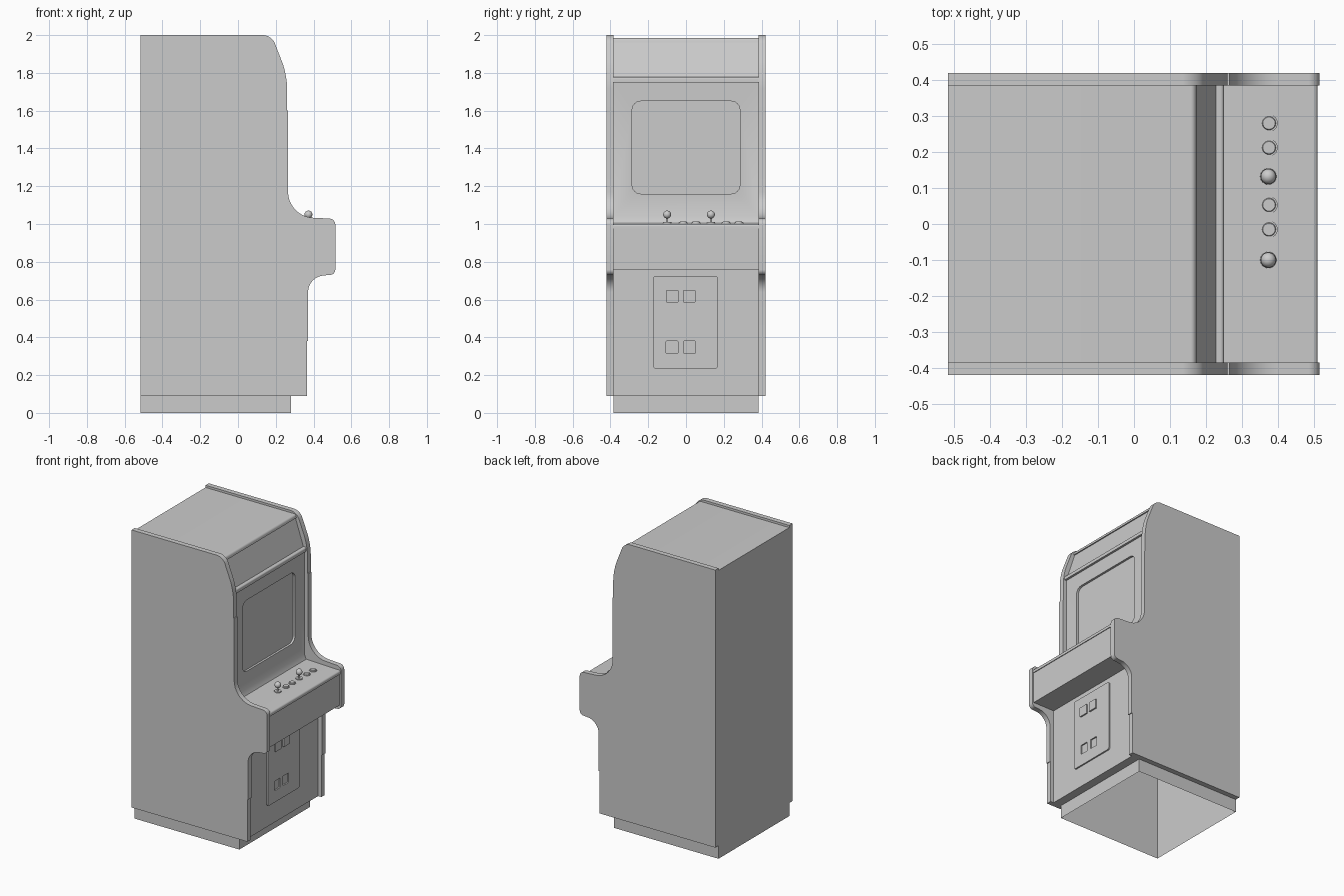
import bpy, bmesh
from mathutils import Vector

cube = bpy.data.objects.get("Cube")
if cube:
    bpy.data.objects.remove(cube, do_unlink=True)

grey = bpy.data.materials.new("light_grey")
grey.use_nodes = True
colour = (0.6, 0.6, 0.6, 1)
grey.diffuse_color = colour
grey.node_tree.nodes["Principled BSDF"].inputs["Base Color"].default_value = colour


def outline(corners, steps=10):
    """Closed outline; a third value on a corner rounds it by that cut length."""
    pts = []
    for i, c in enumerate(corners):
        p = Vector(c[:2])
        if len(c) == 2:
            pts.append(p)
            continue
        a = p + (Vector(corners[i - 1][:2]) - p).normalized() * c[2]
        b = p + (Vector(corners[(i + 1) % len(corners)][:2]) - p).normalized() * c[2]
        ha, hb = a.lerp(p, 0.55), b.lerp(p, 0.55)
        for s in range(steps + 1):
            t = s / steps
            u = 1 - t
            pts.append(a * u**3 + ha * 3 * u * u * t + hb * 3 * u * t * t + b * t**3)
    return pts


def finish(bm, name):
    bmesh.ops.recalc_face_normals(bm, faces=bm.faces)
    mesh = bpy.data.meshes.new(name)
    bm.to_mesh(mesh)
    bm.free()
    mesh.materials.append(grey)
    ob = bpy.data.objects.new(name, mesh)
    bpy.context.collection.objects.link(ob)
    return ob


def extrude(name, pts, lo, hi, axis):
    """Extrude an outline along y (points are x, z) or along x (points are y, z)."""
    bm = bmesh.new()
    place = (lambda p: (p.x, lo, p.y)) if axis == "y" else (lambda p: (lo, p.x, p.y))
    move = (0, hi - lo, 0) if axis == "y" else (hi - lo, 0, 0)
    face = bm.faces.new([bm.verts.new(place(p)) for p in pts])
    out = bmesh.ops.extrude_face_region(bm, geom=[face])
    bmesh.ops.translate(bm, vec=move, verts=[v for v in out["geom"] if isinstance(v, bmesh.types.BMVert)])
    return finish(bm, name)


def plate(name, y0, y1, z0, z1, x0, x1, r):
    return extrude(name, outline([(y0, z0, r), (y1, z0, r), (y1, z1, r), (y0, z1, r)], 6), x0, x1, "x")


def activate(ob):
    bpy.ops.object.select_all(action="DESELECT")
    ob.select_set(True)
    bpy.context.view_layer.objects.active = ob


def smooth(ob):
    activate(ob)
    bpy.ops.object.shade_smooth_by_angle(angle=0.52)


def cut(ob, cutter):
    mod = ob.modifiers.new("recess", "BOOLEAN")
    mod.operation, mod.solver, mod.object = "DIFFERENCE", "EXACT", cutter
    activate(ob)
    bpy.ops.object.modifier_apply(modifier=mod.name)
    bpy.data.objects.remove(cutter, do_unlink=True)


def disc(bm, x, y, z0, z1, r0, r1):
    out = bmesh.ops.create_cone(bm, cap_ends=True, segments=24, radius1=r0, radius2=r1, depth=z1 - z0)
    bmesh.ops.translate(bm, vec=(x, y, (z0 + z1) / 2), verts=out["verts"])


BACK = -0.517

# Side panels
side = outline([
    (BACK, 0.09), (0.365, 0.09), (0.365, 0.38), (0.371, 0.38), (0.371, 0.72, 0.08),
    (0.515, 0.733, 0.025), (0.515, 1.027, 0.03), (0.265, 1.04, 0.13), (0.265, 1.6),
    (0.26, 1.6), (0.26, 1.79, 0.07), (0.178, 2.0, 0.045), (BACK, 2.0)])
for label, lo in (("left", 0.385), ("right", -0.42)):
    smooth(extrude(label + "_side_panel", side, lo, lo + 0.035, "y"))

# Cabinet body: plinth, door wall, control shelf, screen wall, sign and top
body = extrude("cabinet_body", outline([
    (BACK, 0), (0.28, 0), (0.28, 0.09), (0.34, 0.09), (0.34, 0.76), (0.505, 0.76),
    (0.505, 0.975), (0.51, 0.975), (0.51, 1.0, 0.012), (0.25, 1.008), (0.235, 1.04),
    (0.235, 1.75), (0.25, 1.75), (0.25, 1.778, 0.01), (0.228, 1.778), (0.167, 1.96),
    (0.175, 1.96), (0.17, 1.985, 0.012), (BACK, 1.985)], 6), -0.385, 0.385, "y")

# Sunken screen
cut(body, plate("screen_cutter", -0.285, 0.285, 1.16, 1.65, 0.22, 0.3, 0.045))

# The body is a shell that is open underneath
bm = bmesh.new()
bm.from_mesh(body.data)
under = [f for f in bm.faces if f.calc_center_median().z < 0.001]
bmesh.ops.delete(bm, geom=under, context="FACES")
bm.to_mesh(body.data)
bm.free()
smooth(body)

# Coin door with sunken return slots and raised coin buttons
door = plate("coin_door", -0.175, 0.17, 0.235, 0.725, 0.335, 0.35, 0.015)
for y in (-0.105, -0.012):
    cut(door, plate("slot_cutter", y, y + 0.062, 0.315, 0.38, 0.341, 0.4, 0.003))
smooth(door)
for label, y in (("right", -0.105), ("left", -0.015)):
    plate(label + "_coin_button", y, y + 0.065, 0.585, 0.65, 0.345, 0.36, 0.003)

# Control buttons
for i, y in enumerate((-0.015, 0.053, 0.212, 0.28)):
    bm = bmesh.new()
    disc(bm, 0.375, y, 0.99, 1.008, 0.024, 0.024)
    disc(bm, 0.375, y, 1.008, 1.013, 0.019, 0.017)
    smooth(finish(bm, "control_button_%d" % (i + 1)))

# Joysticks
for label, y in (("right", -0.1), ("left", 0.132)):
    bm = bmesh.new()
    disc(bm, 0.373, y, 0.99, 1.01, 0.024, 0.022)
    disc(bm, 0.373, y, 1.0, 1.05, 0.006, 0.006)
    ball = bmesh.ops.create_uvsphere(bm, u_segments=20, v_segments=12, radius=0.021)
    bmesh.ops.translate(bm, vec=(0.373, y, 1.05), verts=ball["verts"])
    smooth(finish(bm, label + "_joystick"))
